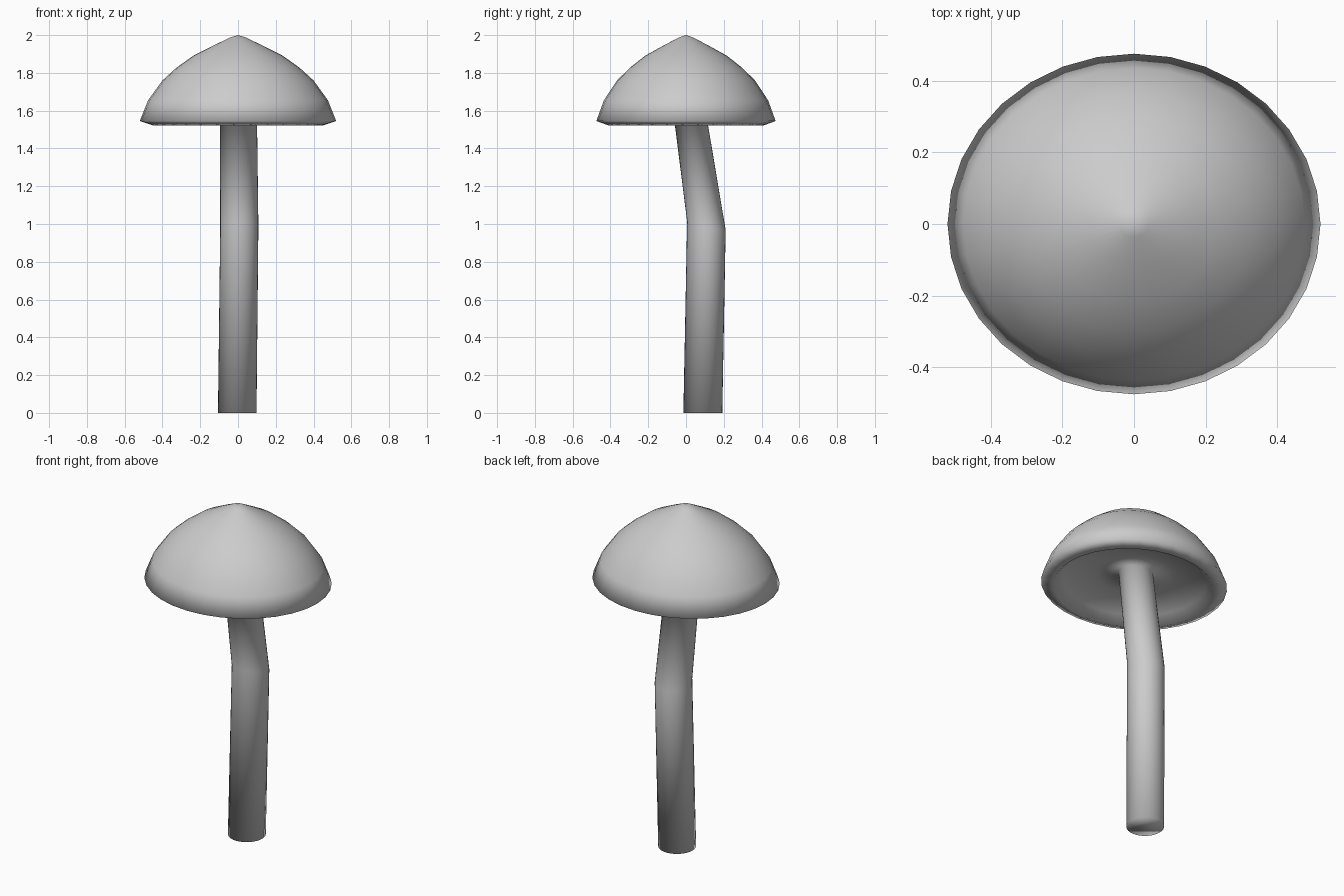
import bpy, bmesh, math
from mathutils import Vector

if "Cube" in bpy.data.objects:
    bpy.data.objects.remove(bpy.data.objects["Cube"])

SIDES = 32


def loft(name, rings):
    """Skin a list of vertex-position rings; single-point rings become poles."""
    bm = bmesh.new()
    loops = [[bm.verts.new(p) for p in ring] for ring in rings]
    for a, b in zip(loops, loops[1:]):
        for i in range(SIDES):
            j = (i + 1) % SIDES
            if len(a) == 1:
                bm.faces.new((a[0], b[i], b[j]))
            else:
                bm.faces.new((a[i], a[j], b[j], b[i]))
    bm.faces.new(loops[-1])
    bmesh.ops.recalc_face_normals(bm, faces=bm.faces)
    mesh = bpy.data.meshes.new(name)
    bm.to_mesh(mesh)
    bm.free()
    mesh.shade_smooth()
    obj = bpy.data.objects.new(name, mesh)
    bpy.context.collection.objects.link(obj)
    return obj


def ring(center, rx, ry, slope=0.0):
    """Elliptical ring; slope tilts it along y."""
    if rx == 0:
        return [Vector(center)]
    pts = []
    for i in range(SIDES):
        t = 2 * math.pi * i / SIDES
        dy = ry * math.sin(t)
        pts.append(Vector(center) + Vector((rx * math.cos(t), dy, slope * dy)))
    return pts


# Cap: pointed dome, flared rim and recessed underside, slightly squashed in y
profile = [(0, 2.0), (0.04, 1.988), (0.13, 1.945), (0.235, 1.892), (0.325, 1.828),
           (0.40, 1.76), (0.476, 1.655), (0.52, 1.545), (0.45, 1.522), (0.40, 1.57)]
cap = [ring((0, 0, z), r, r * 0.913) for r, z in profile]
cap.append(ring((0, 0.015, 1.60), 0.22, 0.20))

# Stem: bent tube flowing smoothly out of the underside
stem = [
    ring((0.002, 0.017, 1.605), 0.098, 0.086),
    ring((0.007, 0.108, 0.99), 0.101, 0.102, -0.22),
    ring((-0.004, 0.089, 0.0), 0.102, 0.103),
]
loft("mushroom", cap + stem)
